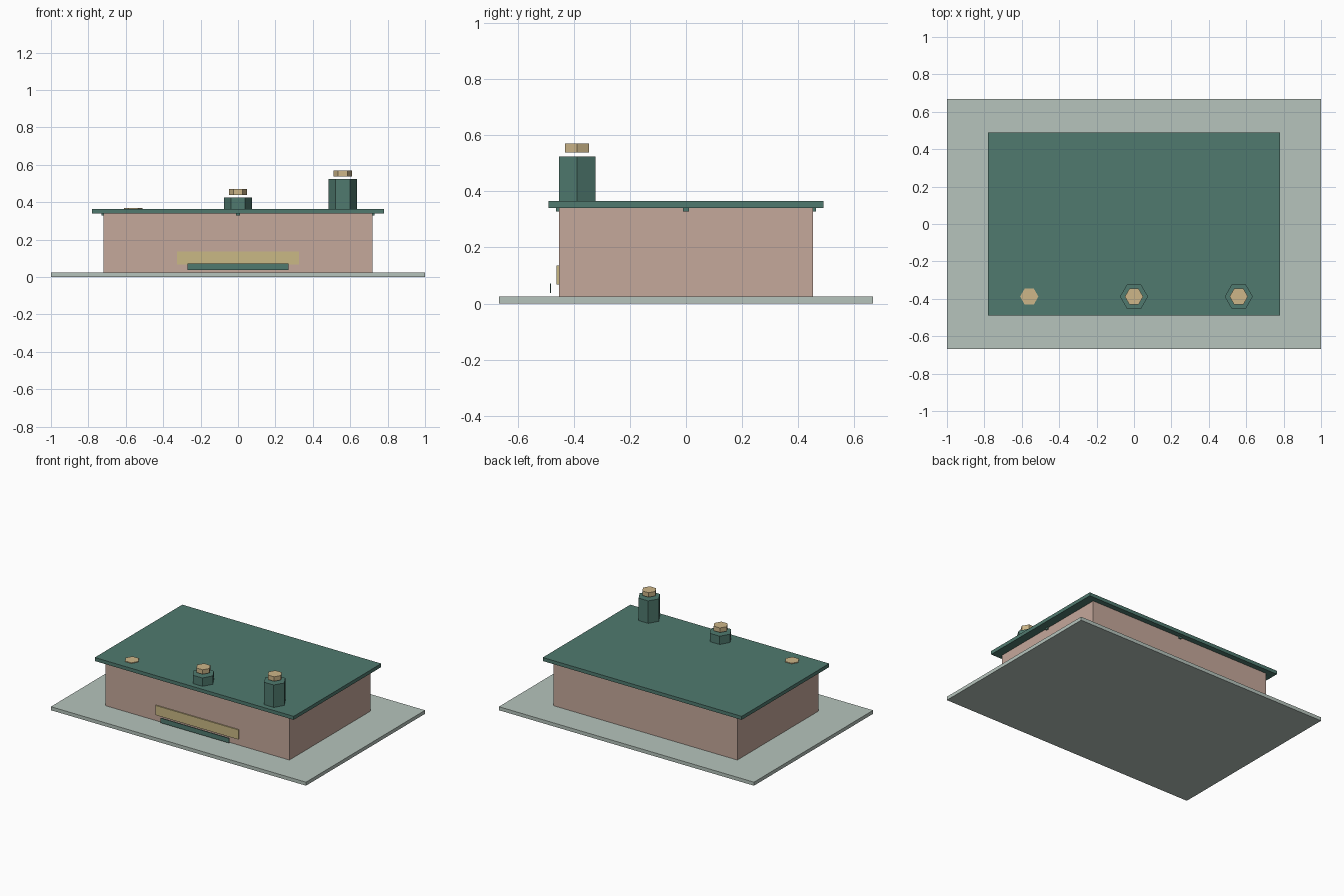
import bpy
import bmesh
from mathutils import Matrix

cube = bpy.data.objects.get("Cube")
if cube:
    bpy.data.objects.remove(cube, do_unlink=True)


def linear(v):
    v /= 255
    return v / 12.92 if v <= 0.04045 else ((v + 0.055) / 1.055) ** 2.4


def material(name, *rgb):
    colour = [linear(c) for c in rgb] + [1.0]
    mat = bpy.data.materials.new(name)
    mat.use_nodes = True
    mat.diffuse_color = colour
    mat.node_tree.nodes["Principled BSDF"].inputs["Base Color"].default_value = colour
    return mat


GREEN = material("dark green", 80, 122, 111)
PALE = material("pale grey green", 182, 196, 188)
CLAY = material("clay pink", 197, 168, 155)
BRASS = material("brass", 205, 182, 137)
STRAW = material("straw yellow", 202, 185, 133)


def finish(name, bm, mat):
    mesh = bpy.data.meshes.new(name)
    bm.to_mesh(mesh)
    bm.free()
    mesh.materials.append(mat)
    obj = bpy.data.objects.new(name, mesh)
    bpy.context.collection.objects.link(obj)
    return obj


def box(name, mat, x, y, z):
    """Box from (low, high) ranges on each axis."""
    bm = bmesh.new()
    centre = [(a + b) / 2 for a, b in (x, y, z)]
    size = [b - a for a, b in (x, y, z)]
    bmesh.ops.create_cube(
        bm, size=1, matrix=Matrix.Translation(centre) @ Matrix.Diagonal(size + [1]))
    return finish(name, bm, mat)


def hexagon(name, mat, radius, x, y, low, high):
    """Upright six-sided prism with corners pointing along x."""
    bm = bmesh.new()
    bmesh.ops.create_cone(
        bm, cap_ends=True, segments=6, radius1=radius, radius2=radius, depth=high - low,
        matrix=Matrix.Translation((x, y, (low + high) / 2)))
    # Turn so that a corner faces +x
    corner = max(bm.verts, key=lambda v: v.co.x).co.x - x
    if corner < radius * 0.95:
        bmesh.ops.rotate(bm, verts=bm.verts, cent=(x, y, 0),
                         matrix=Matrix.Rotation(0.5235988, 3, "Z"))
    return finish(name, bm, mat)


# Base, body and lid
LID_TOP = 0.365
box("base_plate", PALE, (-1, 1), (-0.667, 0.667), (0, 0.025))
box("body", CLAY, (-0.72, 0.72), (-0.453, 0.453), (0.025, 0.342))
box("lid", GREEN, (-0.78, 0.78), (-0.49, 0.49), (0.34, LID_TOP))

# Small catches under the lid, one in the middle of each wall
for side, sign in (("left", 1), ("right", -1)):
    c = sign * 0.72
    box(side + "_catch", GREEN, (c - 0.01, c + 0.01), (-0.01, 0.01), (0.328, 0.341))
for side, sign in (("back", 1), ("front", -1)):
    c = sign * 0.453
    box(side + "_catch", GREEN, (-0.01, 0.01), (c - 0.01, c + 0.01), (0.328, 0.341))

# Row of posts with raised caps, the right one flush with the lid
ROW_Y = -0.388
for side, x, cap_top in (("right", -0.56, 0.37), ("middle", 0, 0.47), ("left", 0.56, 0.57)):
    hexagon(side + "_cap", BRASS, 0.049, x, ROW_Y, cap_top - 0.032, cap_top)
    if cap_top > 0.4:
        hexagon(side + "_post", GREEN, 0.075, x, ROW_Y, LID_TOP - 0.01, cap_top - 0.046)

# Front label plate and the thin strip standing in front of it
box("label_plate", STRAW, (-0.325, 0.325), (-0.461, -0.452), (0.068, 0.136))
box("front_strip", GREEN, (-0.27, 0.27), (-0.485, -0.481), (0.037, 0.071))
